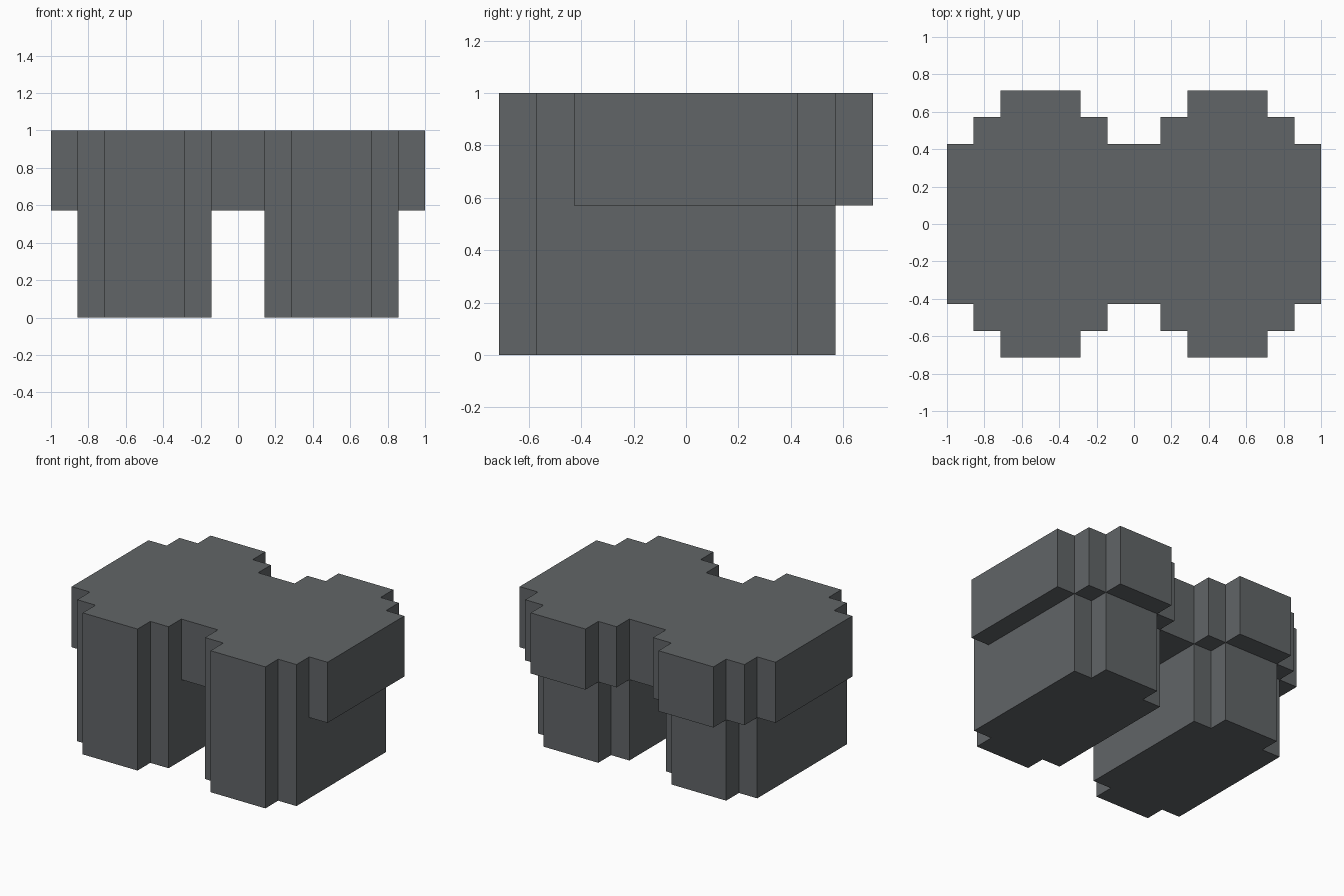
import bpy
import bmesh

cube = bpy.data.objects.get("Cube")
if cube:
    bpy.data.objects.remove(cube, do_unlink=True)

U = 1 / 7  # one block step

grey = bpy.data.materials.new("slate grey")
grey.use_nodes = True
colour = (0.120, 0.130, 0.136, 1)
grey.diffuse_color = colour
bsdf = grey.node_tree.nodes["Principled BSDF"]
bsdf.inputs["Base Color"].default_value = colour
bsdf.inputs["Roughness"].default_value = 0.9


def prism(name, outline, bottom, top):
    """Extrude a counter-clockwise outline, given in block steps."""
    bm = bmesh.new()
    base = bm.faces.new([bm.verts.new((x * U, y * U, bottom * U)) for x, y in outline])
    walls = bmesh.ops.extrude_face_region(bm, geom=[base], use_keep_orig=True)
    raised = [v for v in walls["geom"] if isinstance(v, bmesh.types.BMVert)]
    bmesh.ops.translate(bm, verts=raised, vec=(0, 0, (top - bottom) * U))
    bmesh.ops.recalc_face_normals(bm, faces=bm.faces)
    mesh = bpy.data.meshes.new(name)
    bm.to_mesh(mesh)
    bm.free()
    mesh.materials.append(grey)
    obj = bpy.data.objects.new(name, mesh)
    bpy.context.collection.objects.link(obj)
    return obj


def mirror(points, sx, sy):
    return [(x * sx, y * sy) for x, y in reversed(points)]


# Upper slab: two stepped lobes joined by a narrower waist
quarter = [(7, 3), (6, 3), (6, 4), (5, 4), (5, 5), (2, 5), (2, 4), (1, 4), (1, 3)]
back = quarter + mirror(quarter, -1, 1)
prism("upper_slab", back + mirror(back, 1, -1), 4, 7)

# Two stepped legs, set back one step from the rear of the slab
back_end = [(6, 3), (5, 3), (5, 4), (2, 4), (2, 3), (1, 3)]
front_end = [(x, -y - 1) for x, y in reversed(back_end)]
leg = back_end + front_end
prism("left_leg", leg, 0, 4)
prism("right_leg", mirror(leg, -1, 1), 0, 4)
